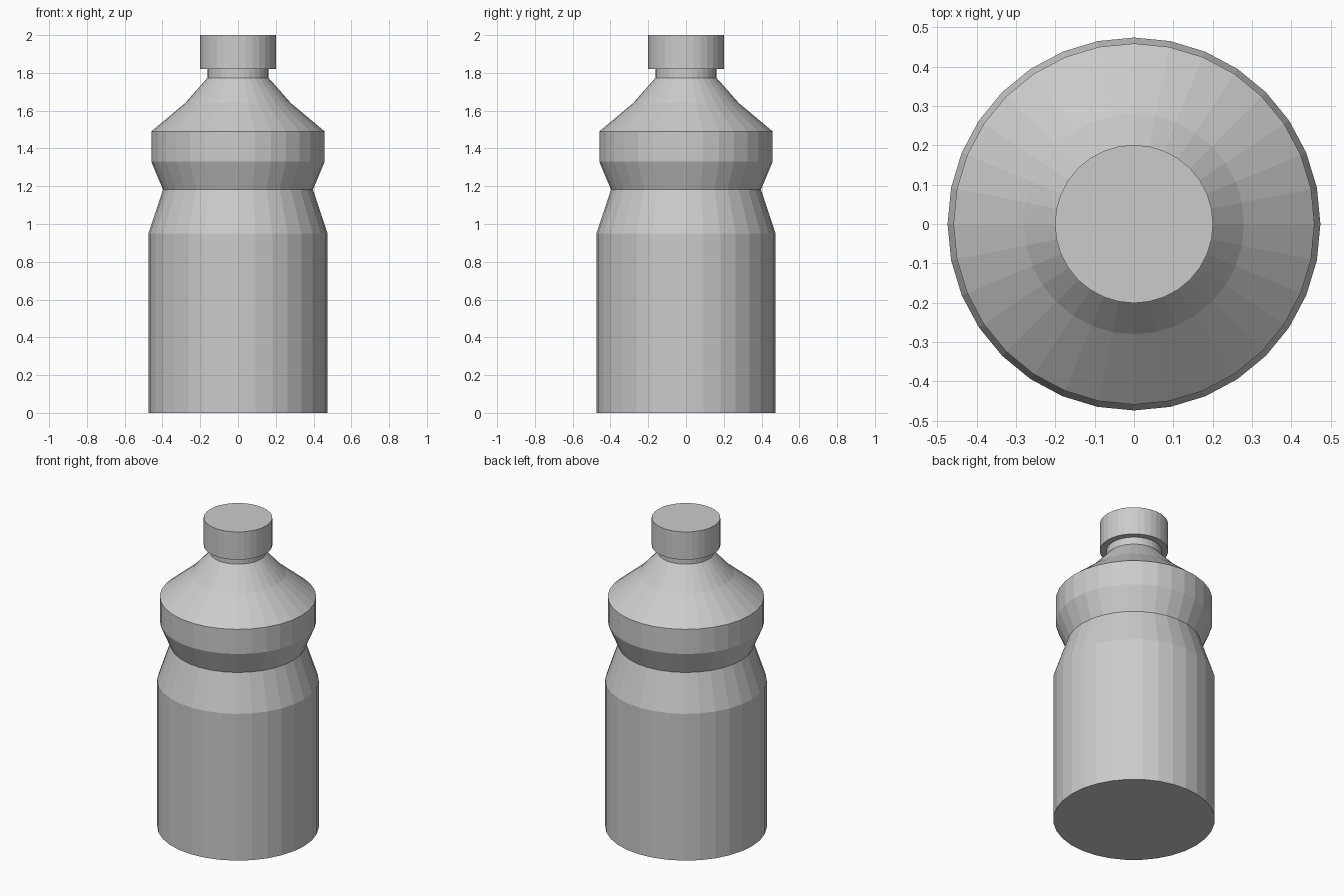
import bpy, bmesh
from math import cos, sin, pi

if "Cube" in bpy.data.objects:
    bpy.data.objects.remove(bpy.data.objects["Cube"])

SIDES = 32


def turned_part(name, profile):
    """Closed solid of revolution from (radius, height) points, bottom to top."""
    bm = bmesh.new()
    rings = []
    for r, z in profile:
        rings.append([bm.verts.new((r * cos(2 * pi * i / SIDES),
                                    r * sin(2 * pi * i / SIDES), z))
                      for i in range(SIDES)])
    for low, high in zip(rings, rings[1:]):
        for i in range(SIDES):
            j = (i + 1) % SIDES
            bm.faces.new((low[i], low[j], high[j], high[i]))
    bm.faces.new(rings[0][::-1])
    bm.faces.new(rings[-1])
    mesh = bpy.data.meshes.new(name)
    bm.to_mesh(mesh)
    bm.free()
    obj = bpy.data.objects.new(name, mesh)
    bpy.context.collection.objects.link(obj)
    return obj


# Bottle: straight body, pinched grip, shoulder and neck
turned_part("bottle_body", [
    (0.474, 0.0), (0.474, 0.95),
    (0.397, 1.182),
    (0.459, 1.33), (0.459, 1.49),
    (0.28, 1.64), (0.162, 1.773),
    (0.162, 1.83),
])

# Screw cap overhanging the neck
turned_part("bottle_cap", [(0.201, 1.82), (0.201, 2.0)])
